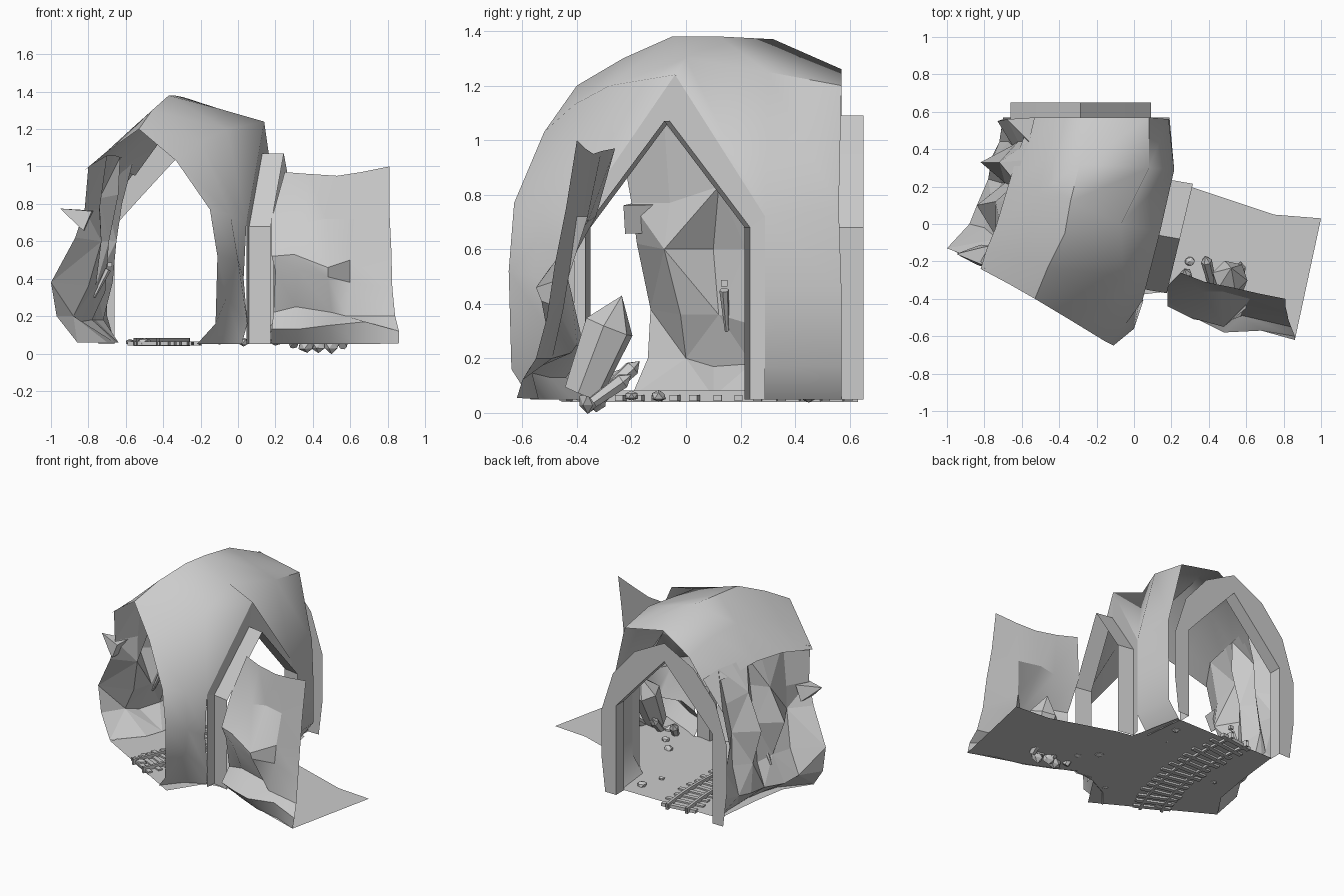
import bpy, bmesh, math, random
from mathutils import Vector

if "Cube" in bpy.data.objects:
    bpy.data.objects.remove(bpy.data.objects["Cube"])

random.seed(4)


def mesh_object(name, verts, faces, smooth=None):
    me = bpy.data.meshes.new(name)
    me.from_pydata([tuple(v) for v in verts], [], faces)
    ob = bpy.data.objects.new(name, me)
    bpy.context.collection.objects.link(ob)
    bm = bmesh.new()
    bm.from_mesh(me)
    bmesh.ops.delete(bm, geom=[v for v in bm.verts if not v.link_faces], context='VERTS')
    bmesh.ops.recalc_face_normals(bm, faces=bm.faces)
    bm.to_mesh(me)
    bm.free()
    if smooth:
        bpy.ops.object.select_all(action='DESELECT')
        bpy.context.view_layer.objects.active = ob
        ob.select_set(True)
        bpy.ops.object.shade_smooth_by_angle(angle=math.radians(smooth))
    return ob


def grid(name, rows, skip=lambda i, j: False, smooth=None, tri=False):
    """Skin a table of points; tri splits the quads in alternating directions."""
    n = len(rows[0])
    faces = []
    for i in range(len(rows) - 1):
        for j in range(n - 1):
            if skip(i, j):
                continue
            a, b, c, d = i*n+j, i*n+j+1, (i+1)*n+j+1, (i+1)*n+j
            if not tri:
                faces.append((a, b, c, d))
            elif (i + j) % 2:
                faces += [(a, b, c), (a, c, d)]
            else:
                faces += [(a, b, d), (b, c, d)]
    return mesh_object(name, [p for r in rows for p in r], faces, smooth)


def prism(name, a, b, r1, r2, sides=6, tip=0.0):
    """Tapered prism from a to b, with an optional pointed tip."""
    a, b = Vector(a), Vector(b)
    d = (b - a).normalized()
    u = d.orthogonal().normalized()
    w = d.cross(u)
    vs = []
    for p, r in ((a, r1), (b - d * tip, r2)):
        vs += [p + r * (math.cos(t) * u + math.sin(t) * w)
               for t in (2 * math.pi * k / sides for k in range(sides))]
    fs = [(k, (k+1) % sides, sides + (k+1) % sides, sides + k) for k in range(sides)]
    fs.append(tuple(range(sides)))
    if tip:
        vs.append(b)
        fs += [(sides + k, sides + (k+1) % sides, 2*sides) for k in range(sides)]
    else:
        fs.append(tuple(range(sides, 2*sides)))
    return mesh_object(name, vs, fs)


def rock(name, loc, size):
    bpy.ops.mesh.primitive_ico_sphere_add(subdivisions=1, radius=1, location=loc)
    ob = bpy.context.object
    ob.name = name
    ob.scale = size
    for v in ob.data.vertices:
        v.co *= random.uniform(0.75, 1.1)


# Vault roof and right wall: left spring to right foot, front to back
vault = [
    [(-.82, -.24, .98), (-.67, -.32, 1.1), (-.53, -.4, 1.2), (-.33, -.52, 1.03),
     (-.15, -.63, .77), (-.11, -.65, .52), (-.12, -.64, .16), (-.22, -.57, .05)],
    [(-.79, -.14, 1.0), (-.62, -.18, 1.15), (-.46, -.23, 1.3), (-.2, -.41, 1.13),
     (-.04, -.53, .74), (.0, -.56, .5), (-.06, -.5, .3), (-.12, -.45, .05)],
    [(-.74, -.02, 1.02), (-.56, -.03, 1.21), (-.37, -.05, 1.38), (-.06, -.28, 1.2),
     (.045, -.41, .7), (.03, -.41, .4), (.05, -.41, .16), (.02, -.38, .05)],
    [(-.68, .18, 1.02), (-.51, .16, 1.23), (-.34, .12, 1.38), (-.07, .0, 1.3),
     (.14, -.04, 1.24), (.14, -.04, 1), (.14, -.04, .5), (.14, -.04, .05)],
    [(-.62, .38, .98), (-.47, .36, 1.21), (-.29, .32, 1.37), (.08, .3, 1.25),
     (.215, .29, .72), (.215, .29, .45), (.215, .29, .17), (.13, .29, .05)],
    [(-.55, .57, .95), (-.42, .57, 1.13), (-.22, .57, 1.26), (.08, .57, 1.2),
     (.185, .56, .75), (.19, .57, .45), (.19, .57, .17), (.1, .57, .05)],
]
grid("vault_and_right_wall", vault, lambda i, j: i in (2, 3) and j >= 4, smooth=50)

# Jagged left wall: top to foot, front to back
left = [
    [(-.8, -.24, 1.0), (-.82, -.2, .77), (-.87, -.18, .62), (-1, -.13, .38), (-.97, -.14, .2), (-.86, -.2, .06)],
    [(-.7, -.08, 1.06), (-.74, -.06, .77), (-.73, -.08, .6), (-.8, -.02, .36), (-.88, 0, .2), (-.7, -.02, .06)],
    [(-.66, .12, 1.06), (-.74, .12, .83), (-.84, .1, .6), (-.76, .12, .36), (-.84, .1, .17), (-.66, .1, .06)],
    [(-.63, .22, 1.05), (-.64, .2, .85), (-.69, .22, .6), (-.71, .22, .33), (-.78, .24, .18), (-.64, .22, .06)],
    [(-.6, .34, 1.04), (-.72, .33, .87), (-.82, .33, .62), (-.76, .34, .38), (-.76, .36, .18), (-.64, .34, .06)],
    [(-.56, .44, 1.03), (-.62, .44, .8), (-.65, .42, .6), (-.67, .44, .38), (-.72, .44, .18), (-.64, .44, .06)],
    [(-.53, .57, 1.0), (-.68, .56, .8), (-.73, .55, .55), (-.7, .56, .38), (-.7, .57, .2), (-.66, .57, .06)],
]
grid("left_rock_wall", left, tri=True)
prism("left_wall_spike", (-.80, -.17, .71), (-.95, -.16, .775), .08, .06, 4, .12)

# Side branch front wall: top to foot, doorway to outer end
branch = [
    [(.25, -.26, .97), (.18, -.33, .72), (.18, -.44, .52), (.2, -.42, .44), (.19, -.37, .22), (.18, -.44, .13), (.18, -.34, .05)],
    [(.38, -.31, .96), (.36, -.36, .7), (.3, -.5, .53), (.32, -.51, .45), (.31, -.40, .25), (.32, -.5, .13), (.32, -.42, .05)],
    [(.53, -.34, .95), (.47, -.36, .72), (.48, -.55, .46), (.48, -.53, .41), (.5, -.42, .22), (.48, -.58, .15), (.5, -.5, .05)],
    [(.66, -.37, .97), (.62, -.4, .72), (.6, -.43, .5), (.6, -.45, .38), (.58, -.49, .2), (.68, -.57, .17), (.68, -.54, .05)],
    [(.81, -.4, 1.0), (.81, -.44, .75), (.82, -.48, .55), (.825, -.51, .35), (.84, -.55, .2), (.86, -.6, .12), (.86, -.62, .055)],
]
grid("branch_wall", branch, smooth=28)

# Ground of tunnel and branch
ground = [(-.13, -.61), (-.86, -.2), (-.74, -.02), (-.72, .1), (-.7, .22), (-.66, .57), (.12, .57),
          (.18, .29), (.2, .22), (.3, .2), (.75, .05), (1, .03), (.86, -.62), (.5, -.5),
          (.32, -.42), (.18, -.36), (.02, -.38)]
mesh_object("ground", [(x, y, .055) for x, y in ground], [tuple(range(len(ground)))])


def portal(name, outer, inner, depth):
    """Flat facing around an opening, plus the lining pushed through it."""
    shift = Vector(depth)
    rows = [[Vector(p) for p in outer], [Vector(p) for p in inner]]
    rows.append([p + shift for p in rows[1]])
    grid(name, rows)


# Side doorway
inner = [(.06, -.35, .05), (.06, -.35, .68), (.13, -.06, 1.07), (.2, .235, .68), (.2, .235, .05)]
outer = [(.045, -.41, .05), vault[2][4], vault[3][4], vault[4][4], (.215, .29, .05)]
portal("side_doorway", outer, inner, (.115, -.02, 0))

# Rear archway, mirrored about its centre line
half_out = [(.46, .05), (.49, .3), (.49, .62), (.4, .9), (.23, 1.1), (0, 1.22)]
half_in = [(.375, .05), (.375, .35), (.375, .68), (.24, .83), (.13, .95), (0, 1.09)]


def mirrored(half):
    pts = half + [(-x, z) for x, z in reversed(half[:-1])]
    return [(x - .285, .65, z) for x, z in pts]


portal("rear_archway", mirrored(half_out), mirrored(half_in), (0, -.09, 0))

# Curved track
p0, p1, p2 = Vector((-.49, -.42, .06)), Vector((-.27, 0, .06)), Vector((-.36, .62, .06))


def track(t):
    pos = (1-t)**2 * p0 + 2*t*(1-t) * p1 + t*t * p2
    tan = ((1-t) * (p1 - p0) + t * (p2 - p1)).normalized()
    return pos, Vector((tan.y, -tan.x, 0)), tan


for side, label in ((-1, "left"), (1, "right")):
    rows = []
    for k in range(13):
        pos, n, _ = track(k / 12)
        c = pos + n * side * .07
        rows.append([c + n * a + Vector((0, 0, b)) for a, b in
                     ((-.009, -.02), (-.009, .022), (.009, .022), (.009, -.02), (-.009, -.02))])
    grid(label + "_rail", rows)

for k in range(15):
    pos, n, tan = track((k + .5) / 15)
    bpy.ops.mesh.primitive_cube_add(size=1, location=pos - Vector((0, 0, .006)),
                                    rotation=(0, 0, math.atan2(n.y, n.x) + random.uniform(-.08, .08)))
    bpy.context.object.name = "sleeper"
    bpy.context.object.scale = (random.uniform(.24, .29), .03, .022)

# Crystals in the branch
for a, b, r in [((.5, -.38, .07), (.52, -.235, .43), .095), ((.42, -.33, .04), (.38, -.17, .19), .03),
                ((.30, -.32, .04), (.27, -.24, .16), .03), ((.56, -.34, .04), (.57, -.2, .14), .03)]:
    prism("crystal", a, b, r * .75, r, 6, r * 1.3)

# Wall torch
prism("torch_handle", (-.77, .15, .3), (-.695, .14, .45), .008, .018)
bpy.ops.mesh.primitive_cube_add(size=.024, location=(-.685, .14, .475))
bpy.context.object.name = "torch_flame"

# Rubble and pebbles
for x, y in ((.37, -.35), (.43, -.33), (.5, -.36)):
    rock("crystal_rubble", (x, y, .045), (.05, .04, .045))
for x, y in ((-.55, -.27), (-.5, -.36), (-.58, .1), (-.02, .3), (.03, .45), (-.1, -.4), (.3, -.2), (.2, -.1)):
    s = random.uniform(.018, .034)
    rock("pebble", (x, y, .062), (s * 1.2, s, s * .8))
